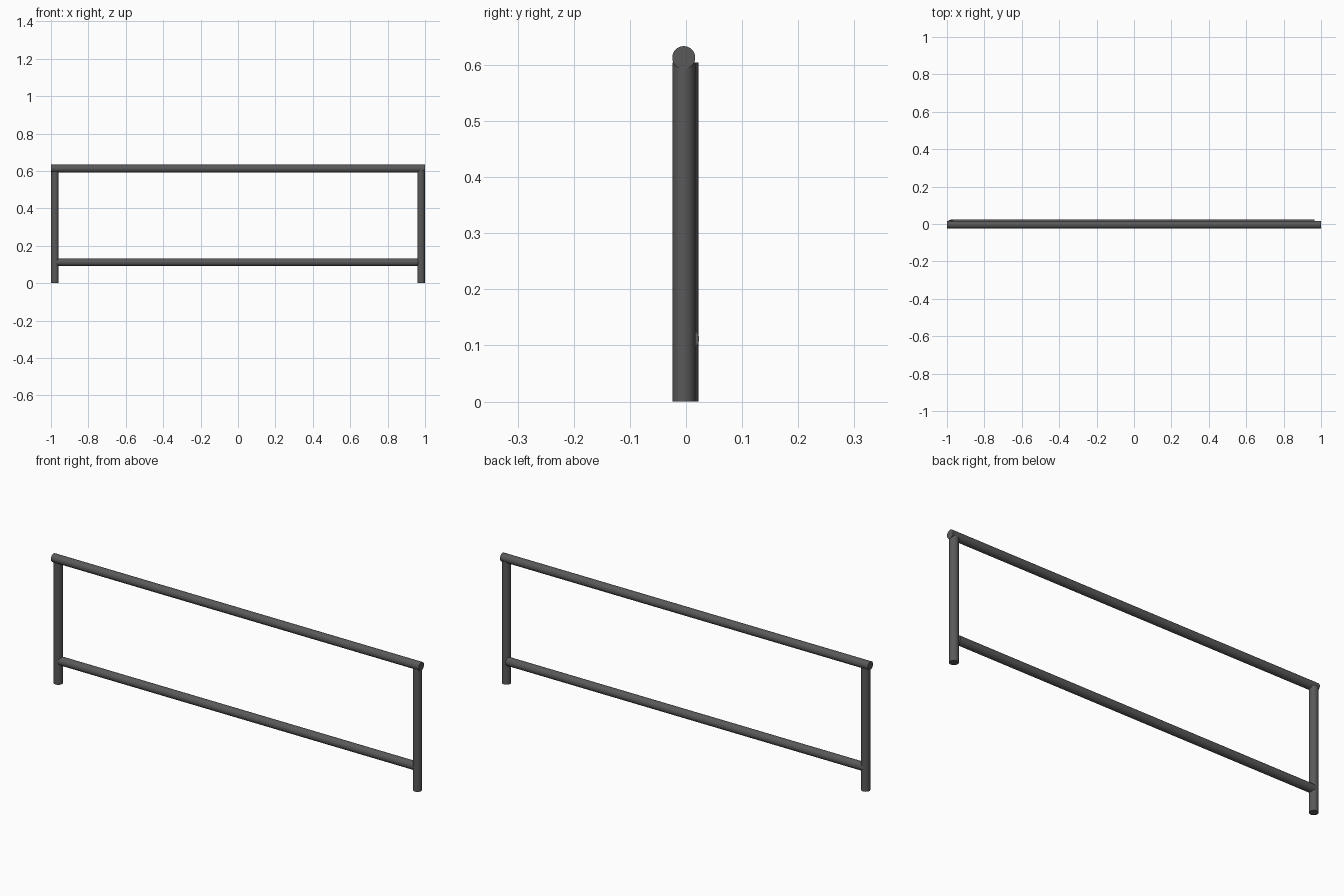
import bpy
import math
from mathutils import Vector

cube = bpy.data.objects.get("Cube")
if cube:
    bpy.data.objects.remove(cube, do_unlink=True)

# Dark painted metal
metal = bpy.data.materials.new("dark grey metal")
metal.use_nodes = True
colour = (0.1, 0.1, 0.1, 1)
metal.diffuse_color = colour
metal.node_tree.nodes["Principled BSDF"].inputs["Base Color"].default_value = colour

RADIUS = 0.0205


def tube(name, start, end):
    """Capped round tube between two points."""
    a, b = Vector(start), Vector(end)
    bpy.ops.mesh.primitive_cylinder_add(
        vertices=32, radius=RADIUS, depth=(b - a).length, location=(a + b) / 2)
    obj = bpy.context.object
    obj.name = name
    obj.rotation_euler = (b - a).to_track_quat("Z", "Y").to_euler()
    obj.data.materials.append(metal)
    bpy.ops.object.shade_smooth_by_angle(angle=math.radians(40))
    return obj


# Upright posts; the right one sits slightly further back
tube("left_post", (0.979, -0.004, 0), (0.979, -0.004, 0.604))
tube("right_post", (-0.979, 0.002, 0), (-0.979, 0.002, 0.604))

# Horizontal rails
tube("top_rail", (-1, -0.004, 0.613), (1, -0.004, 0.613))
tube("bottom_rail", (-0.982, 0.003, 0.112), (0.965, 0.003, 0.112))
